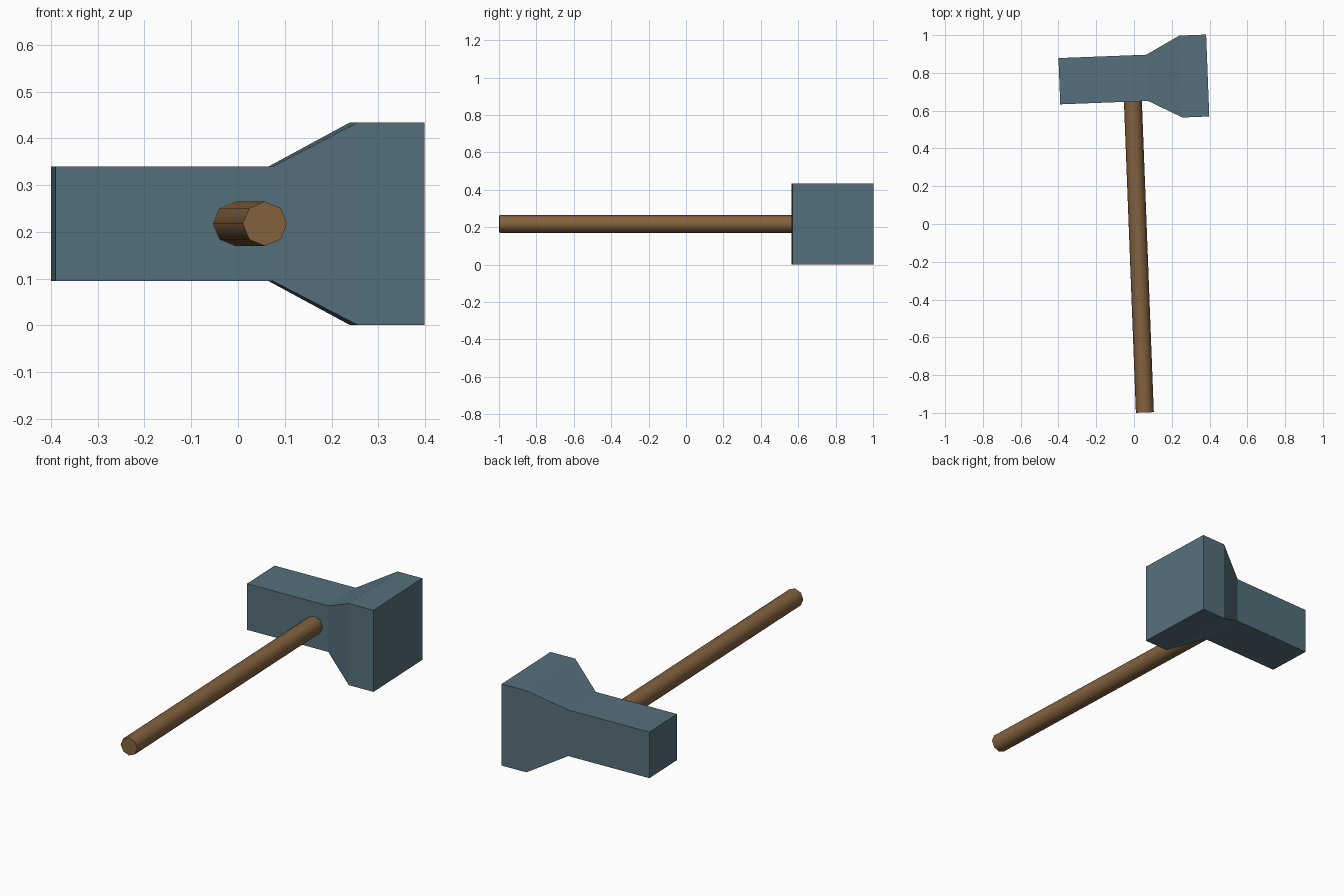
import bpy, bmesh, math
from mathutils import Matrix, Vector

default_cube = bpy.data.objects.get("Cube")
if default_cube:
    bpy.data.objects.remove(default_cube, do_unlink=True)

# The whole tool is turned slightly about the vertical axis
PLACE = Matrix.Translation((-0.0025, 0.771, 0.2175)) @ Matrix.Rotation(math.radians(2.2), 4, "Z")


def material(name, color):
    mat = bpy.data.materials.new(name)
    mat.use_nodes = True
    mat.diffuse_color = color
    mat.node_tree.nodes["Principled BSDF"].inputs["Base Color"].default_value = color
    return mat


def add_object(name, bm, mat):
    bmesh.ops.recalc_face_normals(bm, faces=bm.faces)
    mesh = bpy.data.meshes.new(name)
    bm.to_mesh(mesh)
    bm.free()
    mesh.materials.append(mat)
    obj = bpy.data.objects.new(name, mesh)
    obj.matrix_world = PLACE
    bpy.context.collection.objects.link(obj)
    return obj


steel = material("blue_grey_steel", (0.092, 0.162, 0.202, 1))
wood = material("brown_wood", (0.230, 0.122, 0.050, 1))

# Hammer head: square sections lofted along x, flaring to the wide face
sections = [(-0.393, 0.1225), (0.0725, 0.1225), (0.251, 0.217), (0.393, 0.217)]
corners = [(-1, -1), (1, -1), (1, 1), (-1, 1)]
bm = bmesh.new()
rings = [[bm.verts.new((x, h * y, h * z)) for y, z in corners] for x, h in sections]
for a, b in zip(rings, rings[1:]):
    for i in range(4):
        j = (i + 1) % 4
        bm.faces.new((a[i], a[j], b[j], b[i]))
bm.faces.new(rings[0])
bm.faces.new(rings[-1])
add_object("hammer_head", bm, steel)

# Handle: eight-sided shaft from inside the head to the front
length = 1.77
bm = bmesh.new()
bmesh.ops.create_cone(
    bm, cap_ends=True, segments=8, radius1=0.0475, radius2=0.0475, depth=length,
    matrix=Matrix.Translation((-0.008, -length / 2, 0)) @ Matrix.Rotation(math.pi / 2, 4, "X"))
handle = add_object("handle", bm, wood)
bpy.ops.object.select_all(action="DESELECT")
handle.select_set(True)
bpy.context.view_layer.objects.active = handle
bpy.ops.object.shade_smooth_by_angle(angle=math.radians(60))
